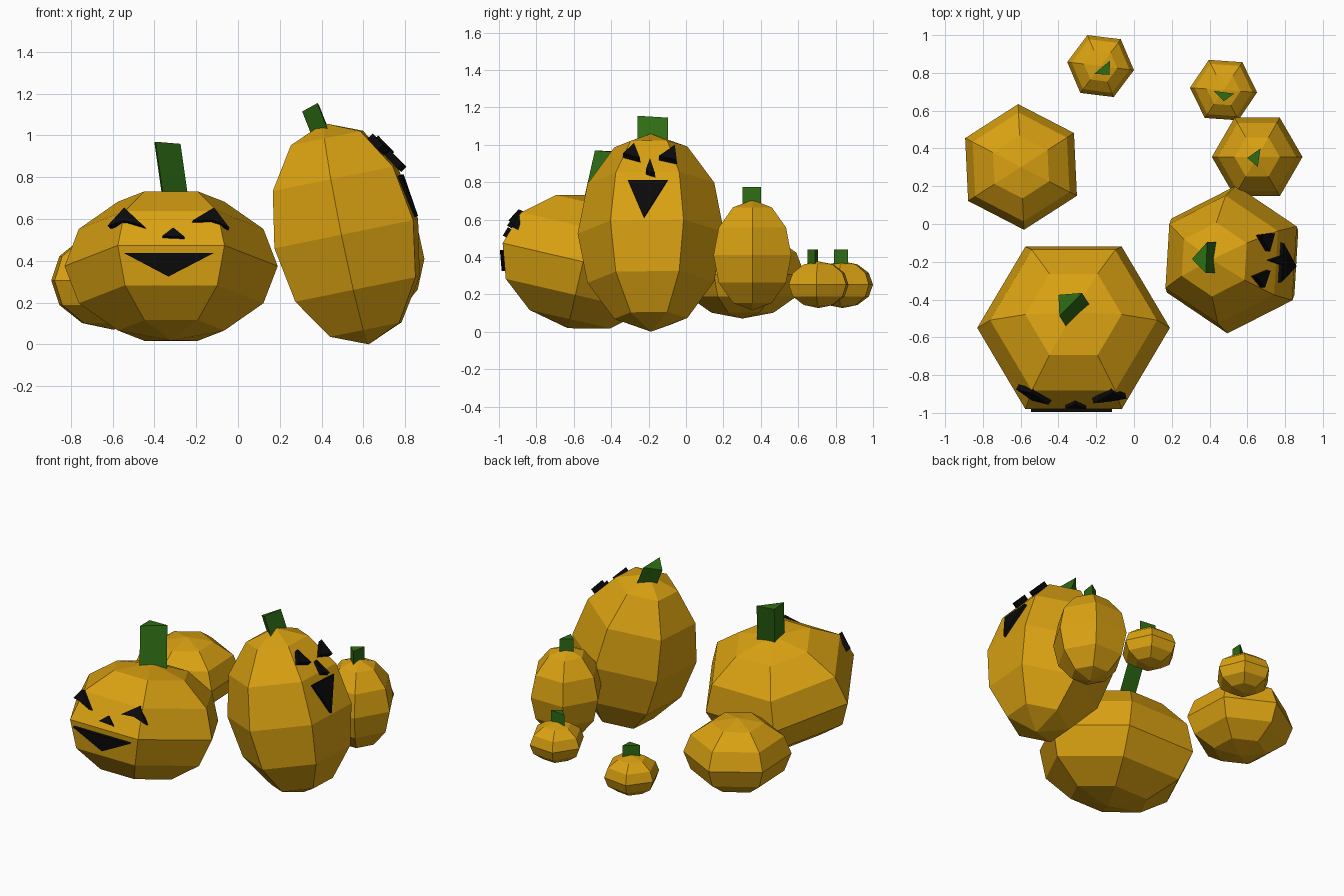
import bpy, bmesh, math
from mathutils import Vector, Matrix
from mathutils.bvhtree import BVHTree

if "Cube" in bpy.data.objects:
    bpy.data.objects.remove(bpy.data.objects["Cube"])


def material(name, rgb):
    m = bpy.data.materials.new(name)
    m.diffuse_color = (*rgb, 1)
    m.use_nodes = True
    m.node_tree.nodes["Principled BSDF"].inputs["Base Color"].default_value = m.diffuse_color
    return m


ORANGE = material("pumpkin orange", (0.70, 0.36, 0.006))
GREEN = material("stem green", (0.028, 0.15, 0.007))
BLACK = material("carving black", (0.003, 0.003, 0.003))


def finish(bm, name, mat):
    bmesh.ops.recalc_face_normals(bm, faces=bm.faces)
    me = bpy.data.meshes.new(name)
    bm.to_mesh(me)
    me.materials.append(mat)
    ob = bpy.data.objects.new(name, me)
    bpy.context.collection.objects.link(ob)
    tree = BVHTree.FromBMesh(bm)
    bm.free()
    return tree


def pumpkin(name, centre, radius, height, turn=0, tilt_x=0, tilt_y=0):
    """Six-sided, six-ring ellipsoid, tilted about its centre."""
    bm = bmesh.new()
    rings = []
    for i in range(1, 6):
        a = math.pi * i / 6
        rings.append([bm.verts.new((radius * math.sin(a) * math.cos(t),
                                    radius * math.sin(a) * math.sin(t),
                                    height * math.cos(a)))
                      for t in (math.radians(turn + 60 * k) for k in range(6))])
    top, bottom = bm.verts.new((0, 0, height)), bm.verts.new((0, 0, -height))
    for k in range(6):
        n = (k + 1) % 6
        bm.faces.new((top, rings[0][k], rings[0][n]))
        bm.faces.new((bottom, rings[-1][n], rings[-1][k]))
        for a, b in zip(rings, rings[1:]):
            bm.faces.new((a[k], b[k], b[n], a[n]))
    rot = Matrix.Rotation(math.radians(tilt_y), 4, 'Y') @ Matrix.Rotation(math.radians(tilt_x), 4, 'X')
    bm.transform(Matrix.Translation(centre) @ rot)
    return finish(bm, name, ORANGE)


def prism(name, points, shift, mat):
    """Polygon joined to a shifted copy of itself."""
    bm = bmesh.new()
    a = [bm.verts.new(p) for p in points]
    b = [bm.verts.new(Vector(p) + Vector(shift)) for p in points]
    bm.faces.new(a)
    bm.faces.new(b[::-1])
    for i in range(len(a)):
        j = (i + 1) % len(a)
        bm.faces.new((a[i], b[i], b[j], a[j]))
    finish(bm, name, mat)


def carving(name, tree, points, view, out, thick):
    """Slab lying on the facet seen along view at the outline's middle."""
    view = Vector(view)
    start = [Vector((u, -3, z)) if view.y else Vector((3, u, z)) for u, z in points]
    mid = sum(start, Vector()) / len(start)
    hit, n, _, _ = tree.ray_cast(mid, view)
    if n.dot(view) > 0:
        n = -n
    base = hit + n * out
    pts = [p + view * ((base - p).dot(n) / view.dot(n)) for p in start]
    prism(name, pts, -n * thick, BLACK)


# Pumpkins
wide = pumpkin("wide_pumpkin", (-0.32, -0.55, 0.375), 0.51, 0.365, 0, tilt_x=-13)
tall = pumpkin("tall_pumpkin", (0.518, -0.188, 0.53), 0.392, 0.54, 26.5, tilt_y=-11.5)
pumpkin("oval_pumpkin", (0.652, 0.355, 0.41), 0.24, 0.295)
pumpkin("stemless_pumpkin", (-0.598, 0.302, 0.306), 0.333, 0.235, 32.7)
pumpkin("small_pumpkin_right", (0.474, 0.709, 0.252), 0.178, 0.125, -4)
pumpkin("small_pumpkin_back", (-0.177, 0.836, 0.252), 0.178, 0.125, -7)

# Stems: three-sided prisms, top triangle pushed down into the pumpkin
prism("wide_stem", [(-0.40, -0.375, 0.965), (-0.275, -0.365, 0.96), (-0.395, -0.487, 0.97)],
      (0.04, -0.063, -0.28), GREEN)
prism("tall_stem", [(0.307, -0.185, 1.115), (0.388, -0.095, 1.145), (0.38, -0.26, 1.155)],
      (0.055, 0, -0.14), GREEN)
prism("oval_stem", [(0.60, 0.35, 0.775), (0.67, 0.40, 0.775), (0.655, 0.302, 0.775)],
      (0, 0, -0.1), GREEN)
prism("small_stem_right", [(0.42, 0.705, 0.44), (0.53, 0.69, 0.44), (0.475, 0.65, 0.44)],
      (0, 0, -0.09), GREEN)
prism("small_stem_back", [(-0.21, 0.795, 0.44), (-0.127, 0.865, 0.44), (-0.13, 0.79, 0.44)],
      (0, 0, -0.09), GREEN)

# Face of the wide pumpkin, looking to the front
FRONT = (0, 1, 0)
prism("wide_eye_left", [(-0.625, -0.875, 0.568), (-0.545, -0.895, 0.655),
                        (-0.452, -0.957, 0.568), (-0.54, -0.935, 0.592)],
      (0.015, 0.025, -0.015), BLACK)
prism("wide_eye_right", [(-0.215, -0.95, 0.595), (-0.115, -0.895, 0.655),
                         (-0.04, -0.925, 0.558), (-0.125, -0.94, 0.598)],
      (-0.006, 0.028, -0.012), BLACK)
carving("wide_nose", wide, [(-0.362, 0.52), (-0.31, 0.56), (-0.255, 0.515)], FRONT, 0.02, 0.03)
carving("wide_mouth", wide, [(-0.545, 0.437), (-0.117, 0.437), (-0.333, 0.325)], FRONT, 0.018, 0.03)

# Face of the tall pumpkin, looking to the right
SIDE = (-1, 0, 0)
carving("tall_eye_left", tall, [(-0.337, 0.955), (-0.278, 1.01), (-0.246, 0.93)], SIDE, 0.035, 0.035)
carving("tall_eye_right", tall, [(-0.145, 0.941), (-0.06, 1.0), (-0.05, 0.92)], SIDE, 0.035, 0.035)
carving("tall_nose", tall, [(-0.215, 0.865), (-0.193, 0.93), (-0.166, 0.85)], SIDE, 0.035, 0.035)
carving("tall_mouth", tall, [(-0.31, 0.813), (-0.10, 0.813), (-0.225, 0.615)], SIDE, 0.018, 0.03)
